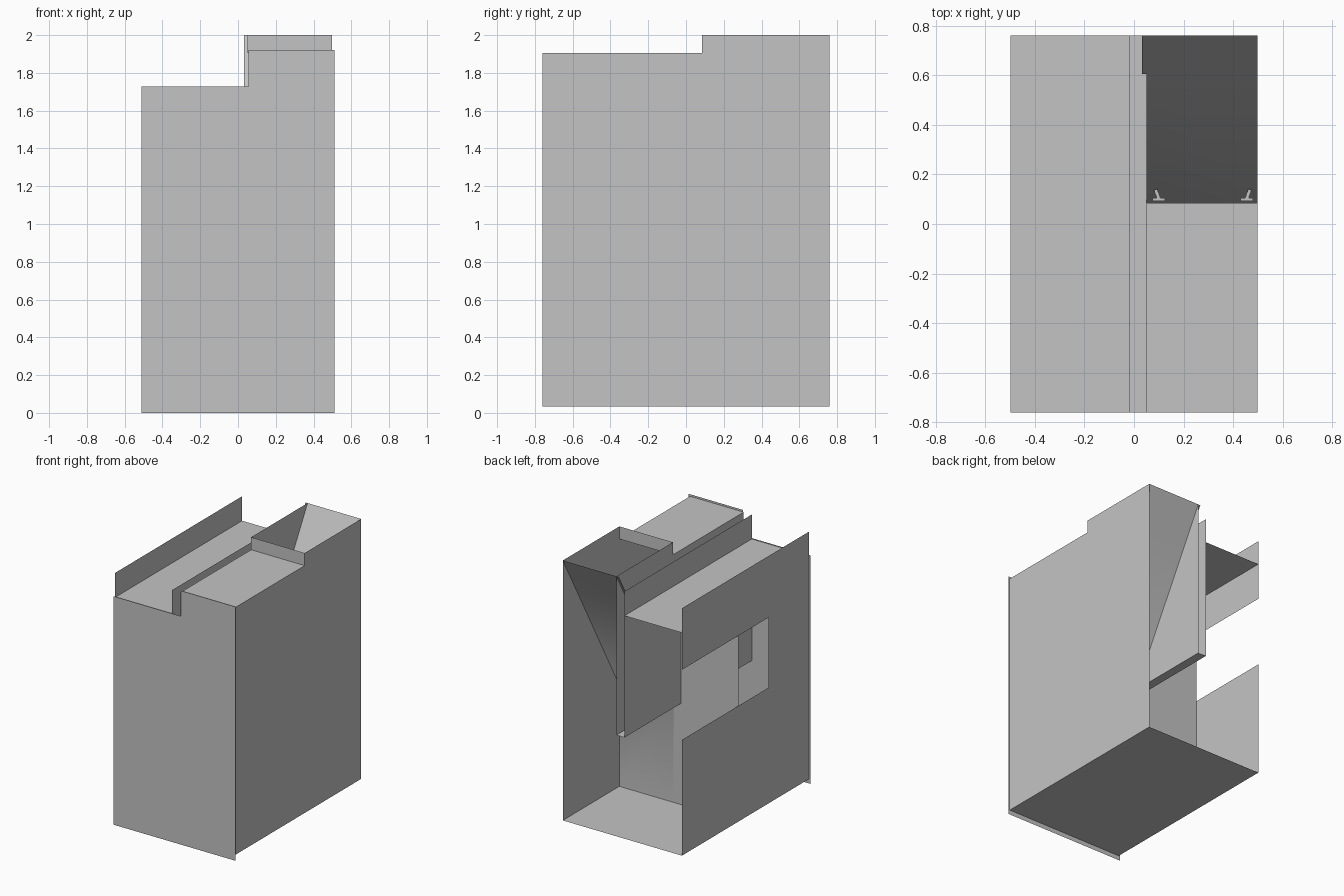
import bpy, bmesh, math
from mathutils import Matrix, Vector

cube = bpy.data.objects.get("Cube")
if cube:
    bpy.data.objects.remove(cube, do_unlink=True)

grey = bpy.data.materials.new("sheet_grey")
grey.use_nodes = True
GREY = (0.55, 0.55, 0.55, 1)
grey.diffuse_color = GREY
grey.node_tree.nodes["Principled BSDF"].inputs["Base Color"].default_value = GREY

# Shared planes of the cabinet
W, D = 0.498, 0.76            # half width and half depth
BASE, TOP, RIM = 0.035, 1.905, 2.0
MID = 0.085                   # middle bulkhead
CH_L, CH_R, CH_Z = -0.018, 0.05, 0.8   # narrow channel
DECK = 1.72                   # low deck beside the channel


def finish(name, bm):
    me = bpy.data.meshes.new(name)
    bm.to_mesh(me)
    bm.free()
    me.materials.append(grey)
    ob = bpy.data.objects.new(name, me)
    bpy.context.collection.objects.link(ob)
    return ob


def sheet(name, axis, pos, outline):
    """Flat sheet at a fixed position on one axis, outlined on the other two."""
    bm = bmesh.new()
    verts = []
    for a, b in outline:
        co = [a, b]
        co.insert(axis, pos)
        verts.append(bm.verts.new(co))
    bm.faces.new(verts)
    return finish(name, bm)


def rect(a0, a1, b0, b1):
    return [(a0, b0), (a1, b0), (a1, b1), (a0, b1)]


X, Y, Z = range(3)

# Outer shell
sheet("front_panel", Y, -D, [(-0.51, 0), (0.51, 0), (0.51, 1.92),
                             (0.055, 1.92), (0.055, 1.727), (-0.51, 1.727)])
sheet("bottom", Z, BASE, rect(-W, W, -D, D)[::-1])
sheet("left_wall", X, W, [(-D, BASE), (D, BASE), (D, RIM),
                          (MID, RIM), (MID, TOP), (-D, TOP)])
# Opposite wall with a window open towards the back
sheet("right_wall", X, -W, [(-D, BASE), (-D, TOP), (D, TOP), (D, 1.44),
                            (-0.274, 1.44), (-0.274, 0.91), (D, 0.91), (D, BASE)])

# Decks and the lip in front of the hopper
sheet("low_deck", Z, DECK, rect(-W, CH_L, -D, D))
sheet("high_deck", Z, TOP, rect(CH_R, W, -D, MID))
sheet("hopper_lip", Y, MID, rect(CH_R, W, TOP, RIM))

# Channel running front to back
sheet("channel_floor", Z, CH_Z, rect(CH_L, CH_R, -D, D))
sheet("channel_right_side", X, CH_L, rect(-D, D, CH_Z, TOP))
sheet("channel_left_side", X, CH_R, [(-D, CH_Z), (D, CH_Z), (D, RIM),
                                     (MID, RIM), (MID, TOP), (-D, TOP)])

# Bulkhead behind the low deck, stepping under the channel
sheet("bulkhead", Y, MID, [(-W, BASE), (0.032, BASE), (0.032, CH_Z),
                           (CH_L, CH_Z), (CH_L, DECK), (-W, DECK)])

# Hopper slope bending into the lower bulkhead, with an ear over the channel
bm = bmesh.new()
profile = [(D, RIM), (0.606, 1.727), (MID, CH_Z), (MID, BASE)]
grid = [[bm.verts.new((x, y, z)) for x in (0.032, CH_R, W)] for y, z in profile]
for r in range(3):
    for c in range(2):
        if (r, c) != (1, 0):
            bm.faces.new((grid[r][c], grid[r][c + 1],
                          grid[r + 1][c + 1], grid[r + 1][c]))
slope = finish("hopper_slope", bm)
bpy.ops.object.select_all(action='DESELECT')
slope.select_set(True)
bpy.context.view_layer.objects.active = slope
bpy.ops.object.shade_smooth_by_angle(angle=math.radians(31))

# Small catches at the foot of the slope
for name, x, s in (("right_catch", 0.1, -1), ("left_catch", 0.455, 1)):
    bm = bmesh.new()
    for centre, size, turn in (((x, 0.098, 0.9), (0.05, 0.012, 0.01), 0),
                               ((x + s * 0.006, 0.12, 0.9), (0.014, 0.04, 0.01), -s * 0.35)):
        m = (Matrix.Translation(Vector(centre)) @ Matrix.Rotation(turn, 4, 'Z')
             @ Matrix.Diagonal((*size, 1)))
        bmesh.ops.create_cube(bm, size=1, matrix=m)
    finish(name, bm)
